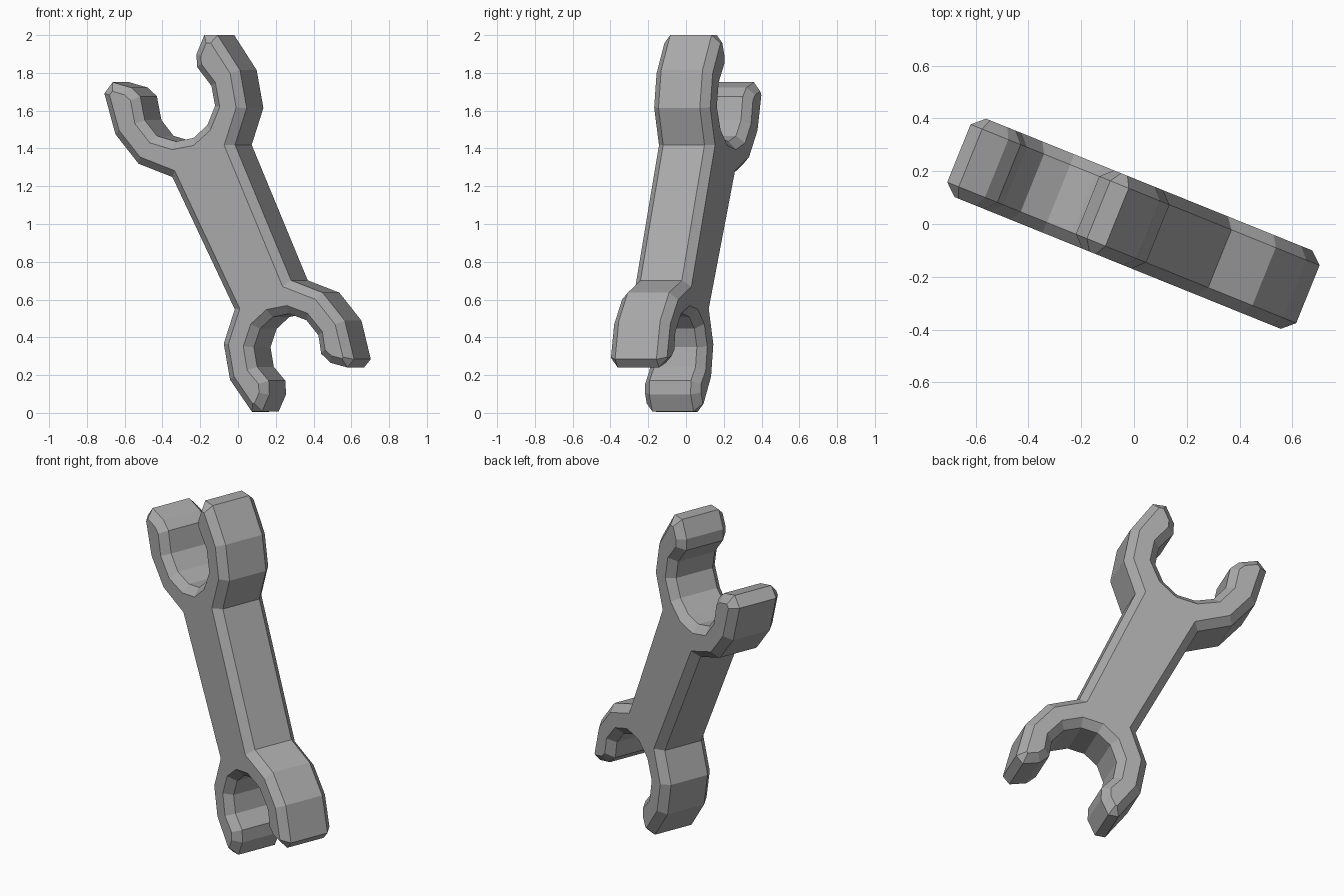
import bpy, bmesh
from math import radians
from mathutils import Matrix

if "Cube" in bpy.data.objects:
    bpy.data.objects.remove(bpy.data.objects["Cube"], do_unlink=True)

HALF_THICKNESS = 0.16
CHAMFER = 0.042

# Half profiles (across, along): shaft corner, round the prong, to mouth centre
large_jaw = [(.198, .365), (.342, .512), (.394, .71), (.358, .932), (.29, .965),
             (.206, .893), (.18, .83), (.211, .705), (.184, .6), (.1, .527), (0, .5)]
small_jaw = [(.178, -.42), (.313, -.557), (.363, -.745), (.323, -.952), (.27, -.975),
             (.194, -.912), (.166, -.845), (.194, -.75), (.166, -.648), (.092, -.575), (0, -.55)]


def mirrored(half):
    """Full jaw outline from its +x half, ending on the other shaft corner."""
    return half + [(-x, z) for x, z in reversed(half[:-1])]


# Closed outline: up over the large jaw, then down round the small one
outline = mirrored(large_jaw) + mirrored(small_jaw)[::-1]

# Slab with every rim edge chamfered
bm = bmesh.new()
face = bm.faces.new([bm.verts.new((x, -HALF_THICKNESS, z)) for x, z in outline])
extruded = bmesh.ops.extrude_face_region(bm, geom=[face])["geom"]
bmesh.ops.translate(bm, vec=(0, 2 * HALF_THICKNESS, 0),
                    verts=[g for g in extruded if isinstance(g, bmesh.types.BMVert)])
if face not in bm.faces[:]:
    raise RuntimeError("front face missing")
bmesh.ops.recalc_face_normals(bm, faces=bm.faces)
rim = [e for e in bm.edges if abs(e.verts[0].co.y - e.verts[1].co.y) < 1e-5]
bmesh.ops.bevel(bm, geom=rim, offset=CHAMFER, offset_type="OFFSET", segments=1,
                affect="EDGES", clamp_overlap=False)
bmesh.ops.recalc_face_normals(bm, faces=bm.faces)

# Lean the tool sideways, then turn it about the vertical
pose = (Matrix.Rotation(radians(-22), 4, "Z") @ Matrix.Translation((0, 0, 1))
        @ Matrix.Rotation(radians(-25.5), 4, "Y") @ Matrix.Translation((.01, 0, 0)))
bmesh.ops.transform(bm, matrix=pose, verts=bm.verts)

mesh = bpy.data.meshes.new("wrench")
bm.to_mesh(mesh)
bm.free()
wrench = bpy.data.objects.new("wrench", mesh)
bpy.context.collection.objects.link(wrench)

# Plain grey steel
steel = bpy.data.materials.new("grey_steel")
steel.use_nodes = True
colour = (.4, .4, .4, 1)
steel.diffuse_color = colour
steel.node_tree.nodes["Principled BSDF"].inputs["Base Color"].default_value = colour
mesh.materials.append(steel)
